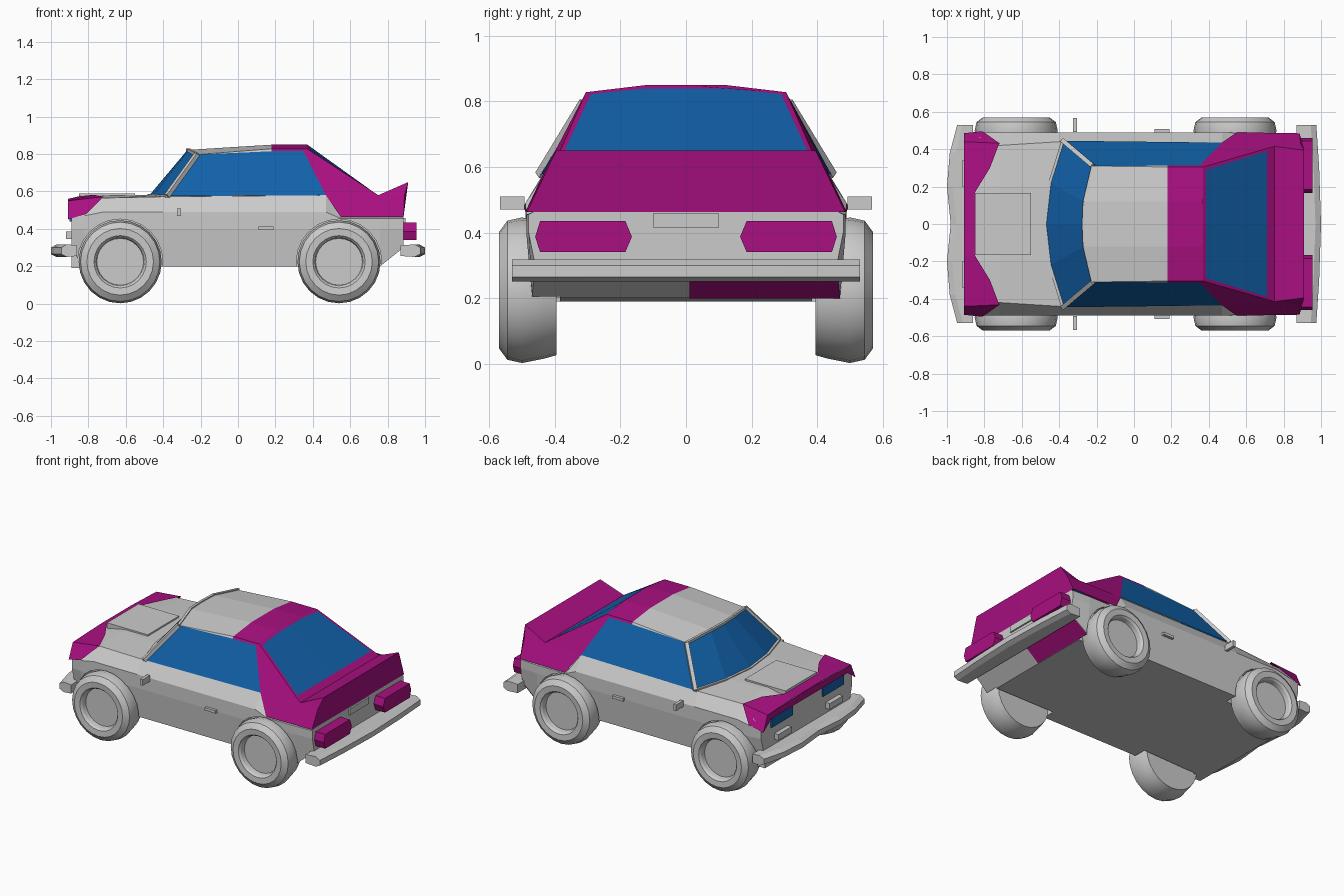
import bpy, math
from mathutils import Vector

if "Cube" in bpy.data.objects:
    bpy.data.objects.remove(bpy.data.objects["Cube"])

def material(name, rgb):
    m = bpy.data.materials.new(name)
    m.diffuse_color = (*rgb, 1)
    m.use_nodes = True
    m.node_tree.nodes["Principled BSDF"].inputs["Base Color"].default_value = m.diffuse_color
    return m

MAGENTA = material("magenta_paint", (0.40, 0.005, 0.22))
BLUE = material("blue_glass", (0.006, 0.12, 0.40))

def add_mesh(name, verts, faces, mat=None):
    me = bpy.data.meshes.new(name)
    me.from_pydata([tuple(v) for v in verts], [], faces)
    ob = bpy.data.objects.new(name, me)
    bpy.context.collection.objects.link(ob)
    if mat:
        me.materials.append(mat)
    return ob

def fix_normals(ob):
    bpy.ops.object.select_all(action='DESELECT')
    bpy.context.view_layer.objects.active = ob
    ob.select_set(True)
    bpy.ops.object.mode_set(mode='EDIT')
    bpy.ops.mesh.select_all(action='SELECT')
    bpy.ops.mesh.normals_make_consistent(inside=False)
    bpy.ops.object.mode_set(mode='OBJECT')

def loft(name, rings, mat=None):
    """Skin closed rings of equal length and cap both ends."""
    n = len(rings[0])
    verts = [p for r in rings for p in r]
    faces = [(i*n + j, i*n + (j+1) % n, (i+1)*n + (j+1) % n, (i+1)*n + j)
             for i in range(len(rings)-1) for j in range(n)]
    faces += [tuple(range(n)), tuple(range((len(rings)-1)*n, len(rings)*n))]
    ob = add_mesh(name, verts, faces, mat)
    fix_normals(ob)
    return ob

def panels(name, polys, mat=None, mirror=True):
    """Outer skin panels, facing away from the car's core, mirrored in y."""
    verts, faces = [], []
    for poly in polys:
        for s in ((1, -1) if mirror else (1,)):
            pts = [Vector((x, y*s, z)) for x, y, z in poly]
            c = sum(pts, Vector()) / len(pts)
            nrm = Vector()
            for a, b in zip(pts, pts[1:] + pts[:1]):
                nrm += (a - c).cross(b - c)
            if nrm.dot(c - Vector((c.x*0.6, 0, 0.4))) < 0:
                pts.reverse()
            faces.append(tuple(range(len(verts), len(verts) + len(pts))))
            verts += pts
    return add_mesh(name, verts, faces, mat)

def box(name, lo, hi, mat=None):
    return loft(name, [[(x, lo[1], lo[2]), (x, hi[1], lo[2]), (x, hi[1], hi[2]), (x, lo[1], hi[2])]
                       for x in (lo[0], hi[0])], mat)

def bar(name, p, q, r=0.009):
    p, q = Vector(p), Vector(q)
    d = (q - p).normalized()
    u = d.cross(Vector((0, 0, 1))).normalized() * r
    v = d.cross(u).normalized() * r
    return loft(name, [[c+u+v, c-u+v, c-u-v, c+u-v] for c in (p, q)])

def lathe(name, prof, cx, cz, side, n=24):
    return loft(name, [[(cx + r*math.cos(2*math.pi*k/n), y*side, cz + r*math.sin(2*math.pi*k/n))
                        for k in range(n)] for y, r in prof])

# Lower body: x, bottom z, bottom half width, shoulder (y, z), belt (y, z), centre z
stations = [
    (-0.89, 0.29, 0.45, 0.480, 0.46, 0.44, 0.53, 0.545),
    (-0.82, 0.19, 0.46, 0.488, 0.47, 0.43, 0.55, 0.56),
    (-0.72, 0.19, 0.47, 0.49, 0.49, 0.42, 0.565, 0.58),
    (-0.40, 0.20, 0.47, 0.49, 0.49, 0.44, 0.572, 0.58),
    (0.47, 0.20, 0.47, 0.49, 0.49, 0.43, 0.58, 0.58),
    (0.55, 0.20, 0.47, 0.487, 0.455, 0.46, 0.465, 0.465),
    (0.76, 0.20, 0.47, 0.487, 0.455, 0.46, 0.465, 0.465),
    (0.885, 0.30, 0.46, 0.48, 0.455, 0.46, 0.465, 0.465)]
rings = []
for x, zb, wb, ys, zs, yt, zt, zc in stations:
    half = [(0.2, zb), (wb, zb), (ys, 0.40), (ys, zs), (yt, zt), (0.2, zc)]
    rings.append([(x, y, z) for y, z in half] + [(x, -y, z) for y, z in reversed(half)])
body = loft("lower_body", rings)

# Wheels and wheel arches
tyre = [(0.395, 0.198), (0.43, 0.208), (0.50, 0.222), (0.545, 0.212), (0.57, 0.178),
        (0.567, 0.14), (0.555, 0.13), (0.525, 0.125)]
for label, cx in (("front", -0.63), ("rear", 0.54)):
    for s in (1, -1):
        w = lathe(f"{label}_wheel", tyre, cx, 0.224, s)
        bpy.ops.object.shade_smooth_by_angle(angle=math.radians(30))
        cut = lathe("arch_cutter", [(0.385, 0.228), (0.62, 0.228)], cx, 0.224, s)
        m = body.modifiers.new("arch", 'BOOLEAN')
        m.operation, m.object, m.solver = 'DIFFERENCE', cut, 'EXACT'
        bpy.context.view_layer.objects.active = body
        bpy.ops.object.modifier_apply(modifier=m.name)
        bpy.data.objects.remove(cut)

# Cabin key points on the +y side
base_c, base_m, base_s = (-0.475, 0, 0.578), (-0.45, 0.22, 0.578), (-0.38, 0.445, 0.575)
head_c, head_m, head_s = (-0.27, 0, 0.822), (-0.265, 0.12, 0.822), (-0.22, 0.31, 0.797)
mid_c, mid_m, mid_s = (0.18, 0, 0.85), (0.18, 0.12, 0.85), (0.18, 0.305, 0.828)
rear_c, rear_m, rear_s = (0.37, 0, 0.85), (0.37, 0.12, 0.85), (0.37, 0.305, 0.828)
sill, deck = (0.47, 0.435, 0.58), (0.75, 0.415, 0.58)
lip, hip, tail = (0.91, 0.395, 0.65), (0.55, 0.49, 0.463), (0.885, 0.485, 0.463)

panels("windscreen", [(base_c, base_m, head_m, head_c), (base_m, base_s, head_s, head_m)], BLUE)
panels("roof", [(head_c, head_m, mid_m, mid_c), (head_m, head_s, mid_s, mid_m)])
panels("roof_band", [(mid_c, mid_m, rear_m, rear_c), (mid_m, mid_s, rear_s, rear_m)], MAGENTA)
panels("side_window", [(base_s, sill, (0.35, 0.312, 0.815), (0.18, 0.312, 0.815), head_s)], BLUE)
panels("window_rail", [(head_s, mid_s, (0.18, 0.312, 0.815))])

# Fastback tail with sail panels and spoiler
panels("fastback_tail", [
    ((0.18, 0.312, 0.815), (0.35, 0.312, 0.815), rear_s, mid_s),
    ((0.35, 0.312, 0.815), sill, deck, rear_s),
    (sill, hip, tail, (0.89, 0.43, 0.58), deck),
    (rear_s, deck, (0.71, 0.39, 0.607), (0.385, 0.29, 0.822)),
    (rear_c, rear_m, rear_s, (0.385, 0.29, 0.822), (0.385, 0.12, 0.84), (0.385, 0, 0.84)),
    ((0.71, 0, 0.607), (0.71, 0.39, 0.607), deck, (0.75, 0, 0.58)),
    ((0.75, 0, 0.58), deck, lip, (0.91, 0, 0.65)),
    (deck, (0.89, 0.43, 0.58), lip),
    ((0.91, 0, 0.65), lip, (0.89, 0.43, 0.58), tail, (0.885, 0, 0.463))], MAGENTA)
panels("rear_window", [((0.385, 0, 0.84), (0.385, 0.12, 0.84), (0.385, 0.29, 0.822),
                        (0.71, 0.39, 0.607), (0.71, 0, 0.607))], BLUE)
panels("rear_valance_patch", [((0.887, 0.01, 0.297), (0.887, 0.46, 0.297),
                               (0.765, 0.47, 0.198), (0.765, 0.01, 0.198))], MAGENTA, False)

# Nose paint and bonnet panel
a, b, c, d = (-0.91, 0, 0.56), (-0.91, 0.17, 0.56), (-0.85, 0.17, 0.574), (-0.85, 0, 0.574)
e, f, g = (-0.91, 0.44, 0.55), (-0.72, 0.432, 0.572), (-0.91, 0.485, 0.45)
h, k = (-0.91, 0.40, 0.51), (-0.91, 0, 0.51)
panels("nose_paint", [(a, b, c, d), (b, e, f, (-0.77, 0.3, 0.582), c),
                      (e, g, (-0.81, 0.496, 0.48), f), (a, k, h, e), (h, g, e)], MAGENTA)
box("bonnet_panel", (-0.85, -0.165, 0.55), (-0.55, 0.165, 0.59))
box("front_valance", (-0.89, -0.44, 0.19), (-0.80, 0.44, 0.30))

# Bumpers: one section swept across the width
def bumper(name, path, back, s):
    full = path + [(x, -y) for x, y in reversed(path[:-1])]
    loft(name, [[(s*x, y, 0.265), (s*x, y, 0.3), (s*(x-0.03), y, 0.317),
                 (s*back, y, 0.312), (s*back, y, 0.255), (s*(x-0.03), y, 0.25)] for x, y in full])

bumper("front_bumper", [(0.945, 0.53), (0.985, 0.38), (1.0, 0.2), (0.98, 0)], 0.86, -1)
bumper("rear_bumper", [(0.975, 0.53), (0.99, 0.3), (1.0, 0)], 0.87, 1)

# Small paired parts
for s in (1, -1):
    bar("windscreen_pillar", (base_s[0], s*base_s[1], base_s[2]), (head_s[0], s*head_s[1], head_s[2]), 0.012)
    for p, q in ((base_c, base_m), (base_m, base_s), (head_c, head_m), (head_m, head_s)):
        bar("windscreen_frame", (p[0], s*p[1], p[2]), (q[0], s*q[1], q[2]), 0.008)
    light = [(0.165, 0.387), (0.185, 0.435), (0.445, 0.435), (0.46, 0.387), (0.445, 0.34), (0.185, 0.34)]
    loft("tail_light", [[(x, s*y, z) for y, z in light] for x in (0.87, 0.955)], MAGENTA)
    box("headlight", (-0.9, min(s*0.16, s*0.38), 0.44), (-0.87, max(s*0.16, s*0.38), 0.51), BLUE)
    box("fog_light", (-0.92, s*0.27 - 0.07, 0.345), (-0.87, s*0.27 + 0.07, 0.385))
    box("mirror", (-0.325, s*0.53 - 0.038, 0.47), (-0.305, s*0.53 + 0.038, 0.51))
    box("door_handle", (0.11, s*0.495 - 0.013, 0.394), (0.19, s*0.495 + 0.013, 0.412))
box("number_plate", (0.87, -0.1, 0.415), (0.895, 0.1, 0.458))
